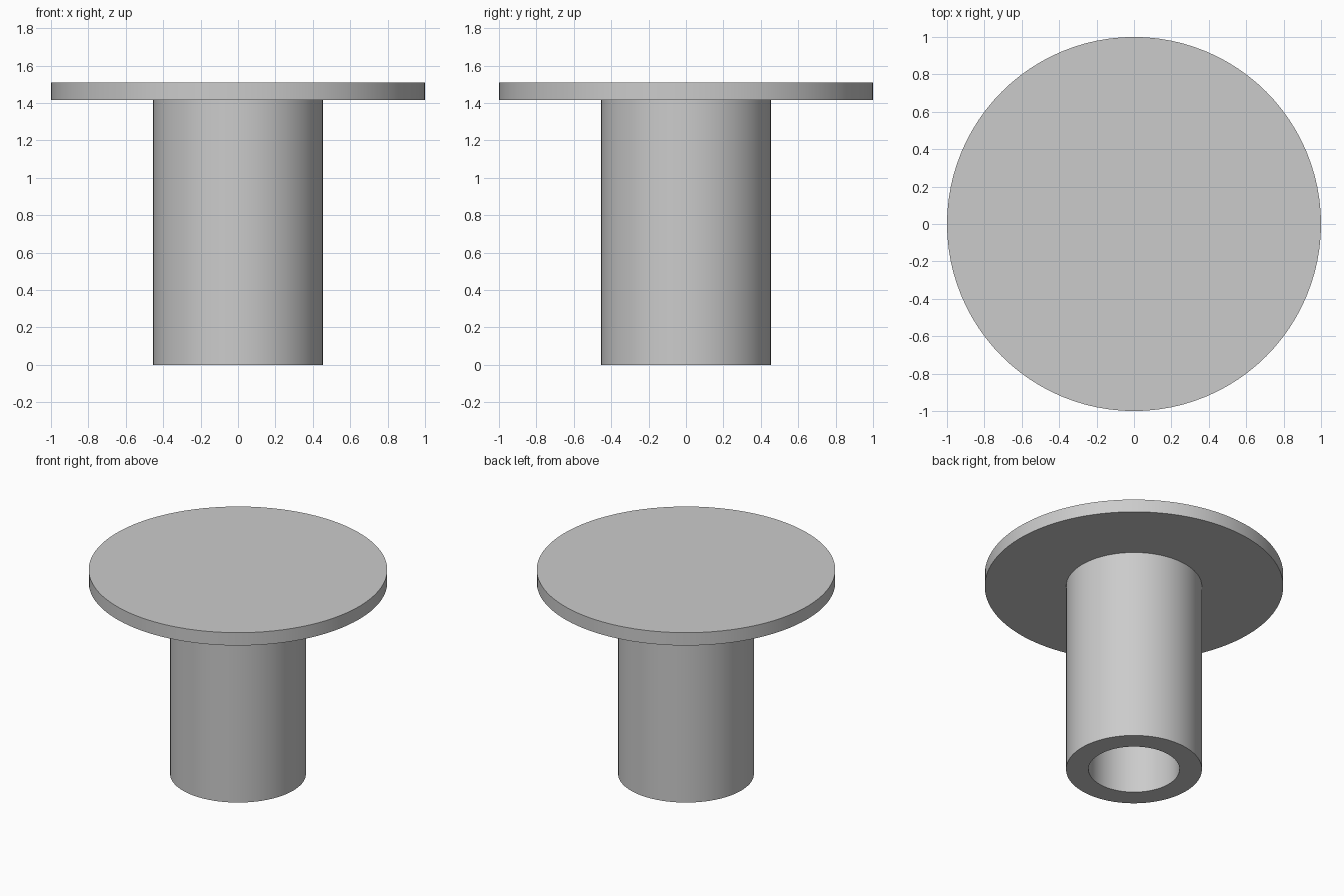
import bpy, bmesh, math

cube = bpy.data.objects.get("Cube")
if cube:
    bpy.data.objects.remove(cube, do_unlink=True)

SEGMENTS = 96
HEIGHT, FLANGE_BASE = 1.51, 1.415
FLANGE_R, TUBE_R, BORE_R = 1.0, 0.455, 0.305

# Plain grey finish
grey = bpy.data.materials.new("plain_grey")
grey.use_nodes = True
colour = (0.6, 0.6, 0.6, 1)
grey.diffuse_color = colour
grey.node_tree.nodes["Principled BSDF"].inputs["Base Color"].default_value = colour


def lathe(name, profile, material):
    """Spin a radius/height profile around the z axis into a closed solid."""
    bm = bmesh.new()
    verts = [bm.verts.new((r, 0, z)) for r, z in profile]
    edges = [bm.edges.new(pair) for pair in zip(verts, verts[1:])]
    bmesh.ops.spin(bm, geom=verts + edges, cent=(0, 0, 0), axis=(0, 0, 1),
                   angle=math.tau, steps=SEGMENTS, use_merge=True)
    bmesh.ops.remove_doubles(bm, verts=bm.verts, dist=0.0001)
    bmesh.ops.recalc_face_normals(bm, faces=bm.faces)
    mesh = bpy.data.meshes.new(name)
    bm.to_mesh(mesh)
    bm.free()
    mesh.materials.append(material)
    obj = bpy.data.objects.new(name, mesh)
    bpy.context.collection.objects.link(obj)
    bpy.ops.object.select_all(action='DESELECT')
    obj.select_set(True)
    bpy.context.view_layer.objects.active = obj
    bpy.ops.object.shade_smooth_by_angle(angle=math.radians(30))
    return obj


# Blind bore, tube wall, then the wide flange with its closed top
lathe("flanged_sleeve", [
    (0, FLANGE_BASE), (BORE_R, FLANGE_BASE), (BORE_R, 0),
    (TUBE_R, 0), (TUBE_R, FLANGE_BASE),
    (FLANGE_R, FLANGE_BASE), (FLANGE_R, HEIGHT), (0, HEIGHT),
], grey)
